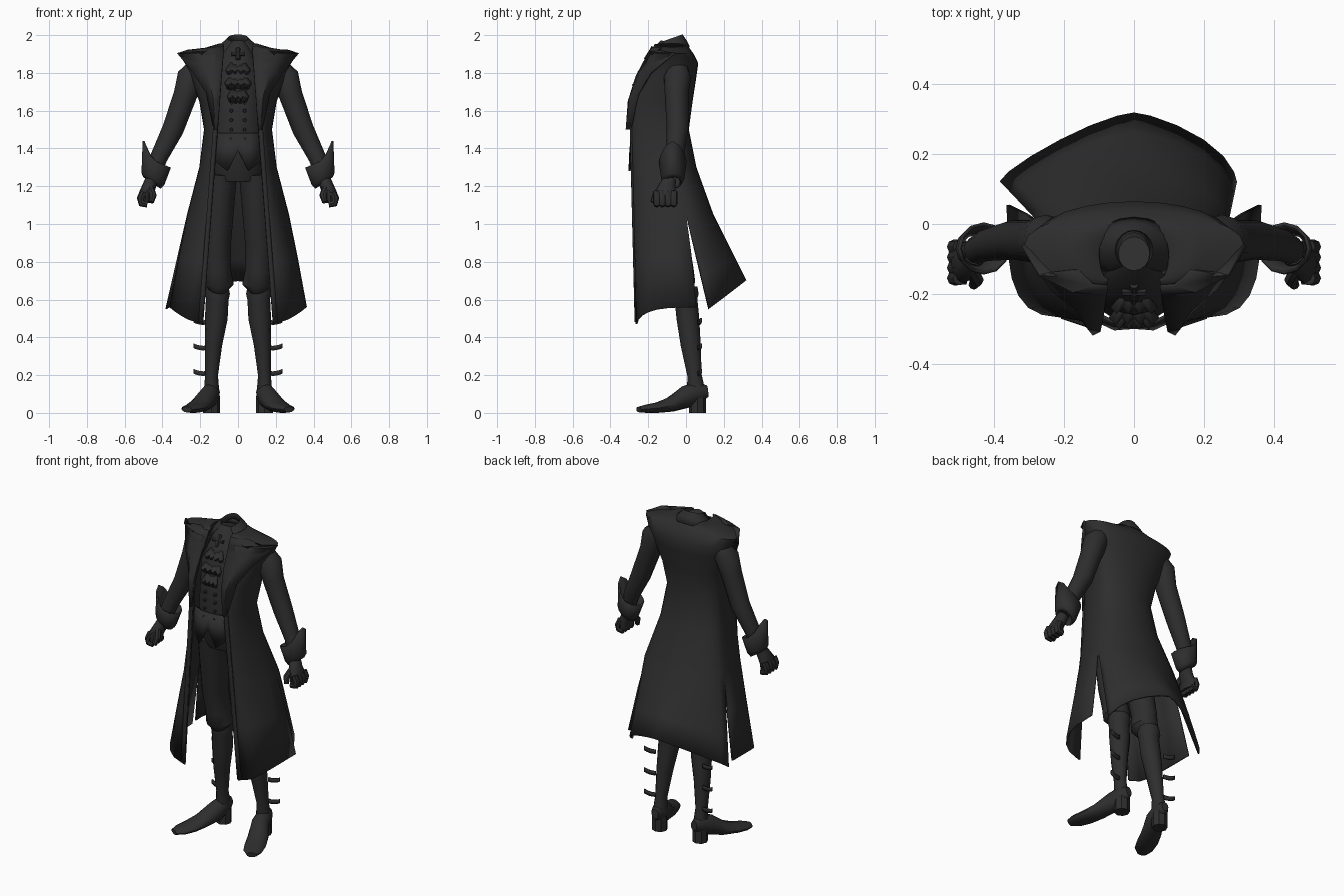
import bpy
import bmesh
from math import sin, cos, pi, radians, copysign
from mathutils import Vector

old = bpy.data.objects.get("Cube")
if old:
    bpy.data.objects.remove(old, do_unlink=True)

shade = .027
charcoal = (shade, shade, shade, 1)
cloth = bpy.data.materials.new("charcoal_cloth")
cloth.use_nodes = True
cloth.diffuse_color = charcoal
shader = cloth.node_tree.nodes["Principled BSDF"]
shader.inputs["Base Color"].default_value = charcoal
shader.inputs["Roughness"].default_value = .8


def make(name, verts, faces, mirror, thickness, sharp_angle):
    """Create one part, optionally mirrored and thickened."""
    mesh = bpy.data.meshes.new(name)
    mesh.from_pydata([tuple(v) for v in verts], [], faces)
    bm = bmesh.new()
    bm.from_mesh(mesh)
    bmesh.ops.remove_doubles(bm, verts=bm.verts, dist=.0005)
    bmesh.ops.recalc_face_normals(bm, faces=bm.faces)
    bm.to_mesh(mesh)
    bm.free()
    mesh.materials.append(cloth)
    mesh.shade_smooth()
    mesh.set_sharp_from_angle(angle=radians(sharp_angle))
    part = bpy.data.objects.new(name, mesh)
    bpy.context.collection.objects.link(part)
    if mirror:
        part.modifiers.new("mirror", "MIRROR")
    if thickness:
        solid = part.modifiers.new("thickness", "SOLIDIFY")
        solid.thickness = thickness
        solid.offset = 0


def sheet(name, *patches, mirror=True, thickness=.01, closed=False, caps=False, sharp_angle=40):
    """Skin patches of equally long point rows and weld them together."""
    verts, faces = [], []
    for rows in patches:
        count = len(rows[0])
        first = len(verts)
        verts += [point for row in rows for point in row]
        for start in range(first, len(verts) - count, count):
            for column in range(count if closed else count - 1):
                a = start + column
                b = start + (column + 1) % count
                faces.append((a, b, b + count, a + count))
        if caps:
            faces.append(tuple(range(first, first + count)))
            faces.append(tuple(range(len(verts) - count, len(verts))))
    make(name, verts, faces, mirror, thickness, sharp_angle)


def arc(start, end, steps):
    """Evenly spaced angles from start to end, both included."""
    return [start + (end - start) * step / steps for step in range(steps + 1)]


def tube(name, stations, sides=12, depth_axis=(0, 1, 0), mirror=True):
    """Sweep ellipses (x, y, z, width, depth) along a path."""
    centres = [Vector(station[:3]) for station in stations]
    last = len(centres) - 1
    rows = []
    for i, station in enumerate(stations):
        along = centres[min(i + 1, last)] - centres[max(i - 1, 0)]
        across = along.cross(Vector(depth_axis)).normalized()
        deep = across.cross(along).normalized()
        rows.append([centres[i] + across * station[3] * cos(a) + deep * station[-1] * sin(a)
                     for a in arc(0, 2 * pi, sides)[:-1]])
    sheet(name, rows, mirror=mirror, thickness=0, closed=True, caps=True)


def front_edge(z, lift=0):
    """Point on the coat opening, which narrows upwards and leans back at the chest."""
    return Vector((.22 - .075 * z, -.25 - .025 * z + max(0, z - 1.7) * .55 - lift, z))


def power(value, exponent):
    return copysign(abs(value) ** exponent, value)


def front_side(z, width, side_y, side_rise=0, bulge=1):
    """Coat section from the opening to the side; a low bulge value makes it boxier."""
    edge = front_edge(z)
    return [(edge.x + (width - edge.x) * power(sin(a), bulge),
             side_y + (edge.y - side_y) * power(cos(a), bulge),
             z + side_rise * sin(a)) for a in arc(0, pi / 2, 6)]


def back_side(width, side_y, back_y, z, end=pi / 2, steps=6, drop=0):
    """Coat section across the back; a dropped hem is pointed, raised and swung sideways."""
    points = []
    for a in arc(0, end, steps):
        x, y = power(cos(a), 1 + .45 * drop), power(sin(a), 1 + .45 * drop)
        points.append((width * x - .045 * drop * x ** 4, side_y + (back_y - side_y) * y,
                       z + .15 * drop * y))
    return points


def mirrored(rows):
    return [[(-x, y, z) for x, y, z in row] for row in rows]


# Coat rows: height, half width, side y, back y
coat = [
    (1.95, .1, -.08, 0),
    (1.92, .2, -.07, .02),
    (1.9, .31, -.06, .035),
    (1.85, .275, -.04, .06),
    (1.78, .25, -.05, .05),
    (1.65, .2, -.07, .03),
    (1.5, .175, -.09, .01),
    (1.3, .2, -.06, .05),
    (1.05, .265, 0, .14),
]
body = [front_side(z, width, side_y) + back_side(width, side_y, back_y, z)[1:]
        for z, width, side_y, back_y in coat]

# Front tails are boxy and open along the side slits; the back tail has a pointed hem
slit_z, slit_width, slit_y, slit_back = coat[-1]
front_tail = [front_side(slit_z, slit_width, slit_y),
              front_side(.8, .31, .03, side_rise=.03, bulge=.8),
              front_side(.47, .36, .055, side_rise=.09, bulge=.6)]
back_tail = [back_side(slit_width + .07 * drop, .12 * drop, slit_back + .175 * drop,
                       slit_z - drop / 2, end=pi, steps=12, drop=drop) for drop in arc(0, 1, 3)]
sheet("coat", body, mirrored(body), front_tail, mirrored(front_tail), back_tail, mirror=False)

# Raised trim along the front opening
trim_width = Vector((.025, 0, 0))
sheet("coat_trim", [[front_edge(z, lift=.005), front_edge(z, lift=.004) + trim_width]
                    for z in arc(.48, 1.8, 8)])

# Folded collar around an open neck, tilted forwards
collar_rows = []
for z, radius in [(1.97, .045), (2, .055), (1.965, .09), (1.925, .125)]:
    row = []
    for a in arc(-pi / 3, pi * 4 / 3, 16):
        y = -.075 + (radius * .5 + .03) * sin(a)
        row.append((radius * cos(a), y, z + .35 * (y + .02)))
    collar_rows.append(row)
sheet("collar", collar_rows, mirror=False, thickness=.006)

# Broad peaked lapels, from the opening out to the shoulder tip
lapel_rows = []
for z, outer in [(1.94, (.16, -.13, 1.93)), (1.9, (.27, -.145, 1.92)),
                 (1.86, (.32, -.06, 1.905)), (1.78, (.235, -.185, 1.8)),
                 (1.65, (.165, -.25, 1.69)), (1.5, (.125, -.29, 1.5))]:
    inner = front_edge(z, lift=.012)
    middle = inner.lerp(Vector(outer), .5)
    middle.y -= .02
    lapel_rows.append([inner, middle, outer])
sheet("lapel", lapel_rows, sharp_angle=25)

# Waistcoat body with a pointed hem and buttons
tube("waistcoat", [(0, -.085, 1.96, .045, .05), (0, -.1, 1.9, .085, .09),
                   (0, -.12, 1.76, .14), (0, -.145, 1.5, .14),
                   (0, -.14, 1.36, .15, .13), (0, -.12, 1.24, .13, .1)],
     sides=16, mirror=False)
sheet("waistcoat_point", [[(0, -.285, 1.48), (.06, -.28, 1.48), (.12, -.25, 1.48)],
                          [(0, -.295, 1.39), (.055, -.3, 1.28), (.13, -.265, 1.34)]])
for z in arc(1.45, 1.6, 3):
    tube("waistcoat_button", [(.035, -.27, z, .01), (.035, -.29, z, .007)],
         sides=8, depth_axis=(0, 0, 1))

# Ruffled cravat with a small cross-shaped brooch
for z, y, half in [(1.86, -.22, .065), (1.79, -.25, .07), (1.72, -.265, .055)]:
    gather, flare, hem = [], [], []
    for k, across in enumerate(arc(-half, half, 8)):
        fold = .018 * (k % 2)
        gather.append((across / 2, y + .02, z))
        flare.append((across, y - .015 - fold, z - .045 - fold / 2))
        hem.append((across * .8, y - .01 + fold, z - .07 - fold))
    sheet("cravat_ruffle", [gather, flare, hem], mirror=False, sharp_angle=25)
for direction in (Vector((.035, 0, 0)), Vector((0, .02, .03))):
    brooch = Vector((0, -.195, 1.9))
    tube("brooch_bar", [(*(brooch + direction * side), .012) for side in (-1, 1)],
         sides=6, mirror=False)

# Sleeves
tube("sleeve", [(.22, -.04, 1.83, .05), (.25, -.045, 1.78, .072), (.28, -.05, 1.68, .062),
                (.345, -.045, 1.5, .057), (.42, -.06, 1.35, .046), (.45, -.075, 1.26, .04)])

# Flared cuffs with a tall outer peak
cuff_rows = []
for x, z, radius, peak in [(.455, 1.22, .042, 0), (.45, 1.24, .056, 0), (.43, 1.33, .07, .08)]:
    cuff_rows.append([(x + radius * cos(a), -.07 + radius * sin(a),
                       z + .03 * cos(a) + peak * max(0, cos(a)) ** 2)
                      for a in arc(0, 2 * pi, 12)[:-1]])
sheet("cuff", cuff_rows, closed=True)

# Gloved hands with curled fingers
tube("palm", [(.455, -.085, 1.24, .034), (.47, -.1, 1.2, .036, .045),
              (.49, -.11, 1.16, .035, .06), (.49, -.11, 1.11, .026, .058)])
for y in arc(-.155, -.065, 3):
    tube("finger", [(.5, y, 1.17, .02), (.515, y, 1.135, .021),
                    (.51, y, 1.11, .02), (.48, y, 1.105, .018)], sides=8)
tube("thumb", [(.465, -.13, 1.19, .02), (.45, -.16, 1.15, .02),
               (.46, -.175, 1.115, .014)], sides=8)

# Breeches, flared and gathered below the knee
tube("breeches_leg", [(.09, -.12, 1.27, .085, .1), (.11, -.07, .9, .073, .085),
                      (.11, -.04, .76, .072, .08), (.103, -.03, .68, .08),
                      (.11, -.02, .65, .05, .06)])

# Tall boots, turned-out shoes and heels
tube("boot_shaft", [(.11, 0, .67, .06), (.11, 0, .63, .067), (.11, 0, .6, .06),
                    (.115, .01, .5, .06), (.13, .025, .36, .046, .053),
                    (.14, .045, .2, .034, .038), (.14, .055, .1, .042, .05)])
tube("shoe", [(.135, .115, .115, .022, .03), (.14, .07, .11, .045, .055),
              (.155, 0, .085, .052, .06), (.195, -.08, .045, .06, .04),
              (.225, -.15, .028, .062, .028), (.25, -.21, .022, .055, .022),
              (.27, -.25, .018, .03, .015)], depth_axis=(0, 0, 1))
tube("heel", [(.14, .06, .09, .045), (.14, .06, 0, .045)], sides=8)

# Loose strap ends on the outer calves
for z in arc(.21, .48, 2):
    sheet("strap_end", [[(.165 + reach, .065 + reach / 5, z + reach * (reach - .04) * 5 + edge)
                         for reach in arc(0, .07, 4)] for edge in (-.012, .012)])
